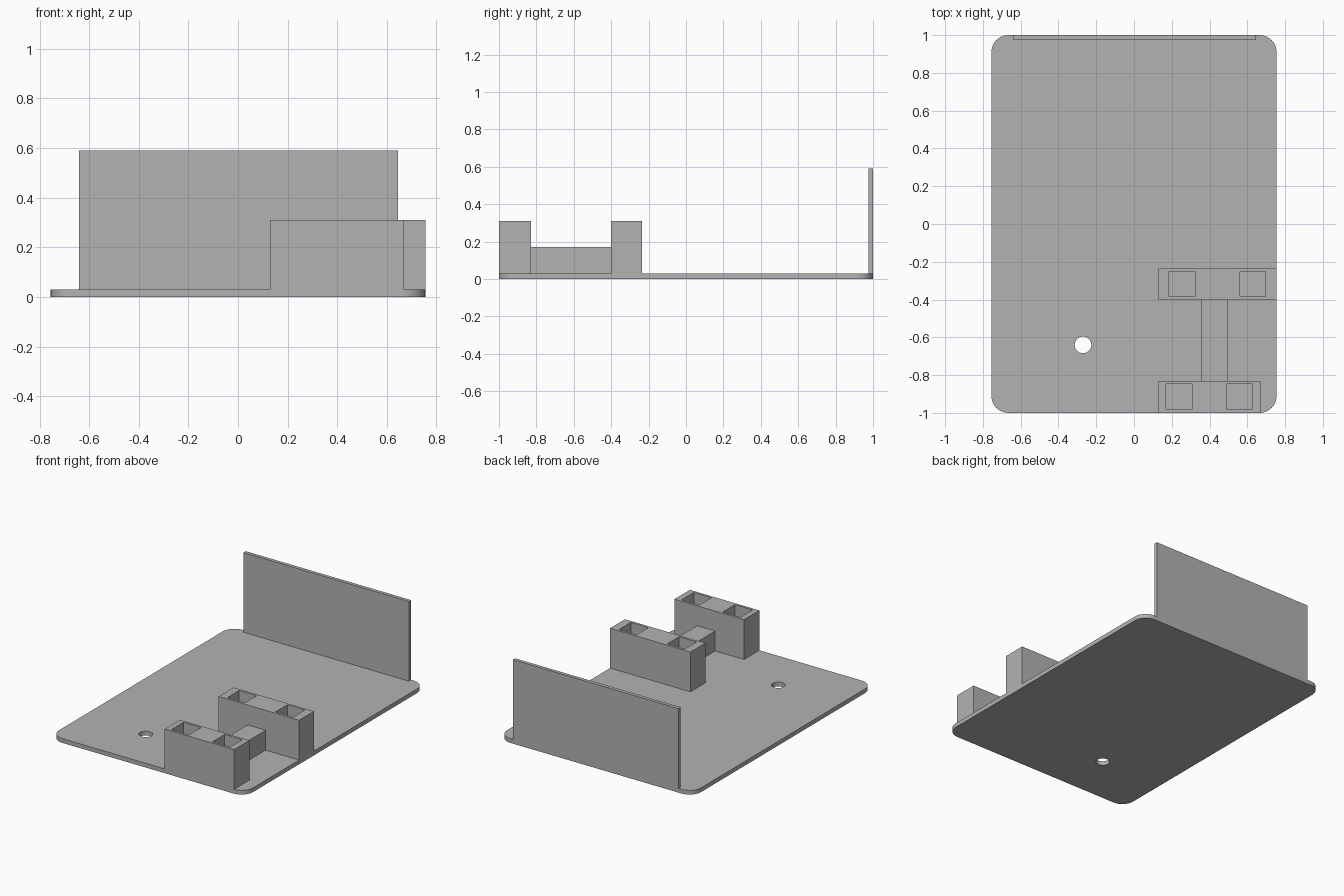
import bpy
import bmesh
from math import radians

cube = bpy.data.objects.get("Cube")
if cube:
    bpy.data.objects.remove(cube, do_unlink=True)

grey = bpy.data.materials.new("plain grey")
grey.use_nodes = True
grey.diffuse_color = (0.45, 0.45, 0.45, 1)
grey.node_tree.nodes["Principled BSDF"].inputs["Base Color"].default_value = (0.45, 0.45, 0.45, 1)


def box(name, x0, x1, y0, y1, z0, z1, corner=0):
    """Box between limits, with optional rounded vertical corners."""
    bm = bmesh.new()
    bmesh.ops.create_cube(bm, size=1)
    bmesh.ops.scale(bm, vec=(x1 - x0, y1 - y0, z1 - z0), verts=bm.verts)
    bmesh.ops.translate(bm, vec=((x0 + x1) / 2, (y0 + y1) / 2, (z0 + z1) / 2), verts=bm.verts)
    if corner:
        upright = [e for e in bm.edges if abs(e.verts[0].co.z - e.verts[1].co.z) > 1e-4]
        bmesh.ops.bevel(bm, geom=upright, offset=corner, segments=12, profile=0.5, affect='EDGES')
    mesh = bpy.data.meshes.new(name)
    bm.to_mesh(mesh)
    bm.free()
    mesh.materials.append(grey)
    obj = bpy.data.objects.new(name, mesh)
    bpy.context.collection.objects.link(obj)
    return obj


def cut(target, cutter):
    """Subtract the cutter, then discard it."""
    cutter.hide_render = True
    mod = target.modifiers.new("cut", 'BOOLEAN')
    mod.operation = 'DIFFERENCE'
    mod.solver = 'EXACT'
    mod.object = cutter
    bpy.context.view_layer.objects.active = target
    bpy.ops.object.modifier_apply(modifier=mod.name)
    bpy.data.objects.remove(cutter, do_unlink=True)


TOP = 0.03      # upper face of the base plate
BLOCK = 0.31    # height of the socket blocks

# Rounded base plate with a drilled hole
plate = box("base_plate", -0.755, 0.755, -1, 1, 0, TOP, corner=0.09)
bpy.ops.mesh.primitive_cylinder_add(vertices=48, radius=0.044, depth=0.2, location=(-0.27, -0.64, TOP))
cut(plate, bpy.context.object)
bpy.ops.object.select_all(action='DESELECT')
plate.select_set(True)
bpy.context.view_layer.objects.active = plate
bpy.ops.object.shade_smooth_by_angle(angle=radians(30))

# Thin upright panel along the back edge
box("back_panel", -0.64, 0.645, 0.975, 1, TOP, 0.59)

# Socket blocks, each with two square pockets
blocks = {
    "front_socket_block": (0.13, 0.67, -1, -0.83, (0.17, 0.49)),
    "rear_socket_block": (0.13, 0.755, -0.40, -0.235, (0.185, 0.56)),
}
for name, (x0, x1, y0, y1, pockets) in blocks.items():
    block = box(name, x0, x1, y0, y1, TOP, BLOCK)
    for px in pockets:
        cut(block, box("pocket_cutter", px, px + 0.137, y0 + 0.017, y1 - 0.017, TOP + 0.005, BLOCK + 0.1))

# Low bridge joining the two blocks
box("bridge", 0.355, 0.495, -0.83, -0.40, TOP, 0.17)
